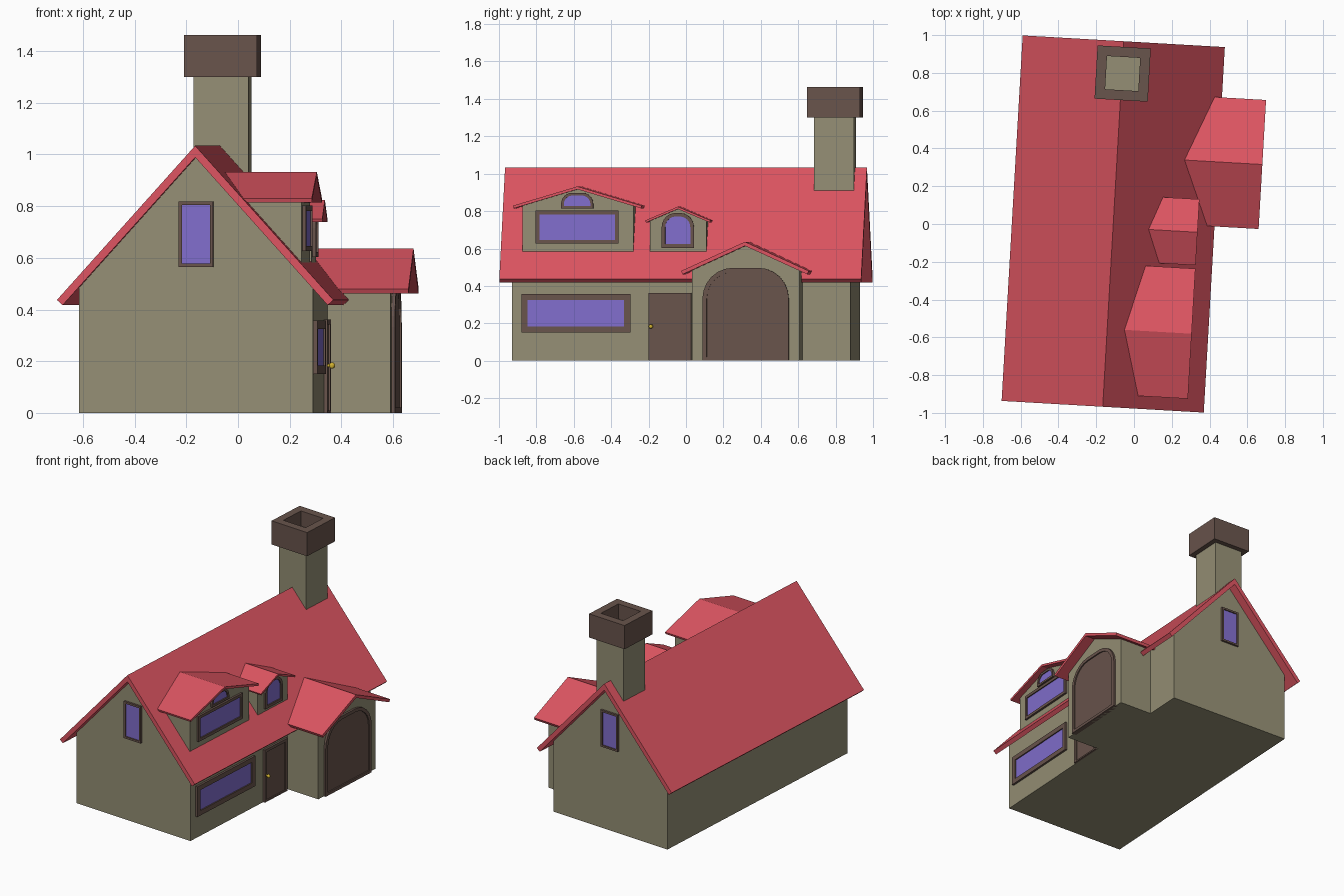
import bpy, bmesh, math
from mathutils import Matrix, Vector

if "Cube" in bpy.data.objects:
    bpy.data.objects.remove(bpy.data.objects["Cube"])

# The whole house is turned slightly about z
PLACE = Matrix.Translation((-0.11, 0, 0)) @ Matrix.Rotation(math.radians(-3.3), 4, 'Z')


def material(name, rgb):
    m = bpy.data.materials.new(name)
    m.diffuse_color = (*rgb, 1)
    m.use_nodes = True
    m.node_tree.nodes["Principled BSDF"].inputs["Base Color"].default_value = m.diffuse_color
    return m


WALL = material("plaster", (0.30, 0.275, 0.178))
ROOF = material("red_tiles", (0.72, 0.09, 0.12))
WOOD = material("brown_wood", (0.14, 0.089, 0.072))
GLASS = material("purple_glass", (0.22, 0.155, 0.61))
BRASS = material("brass", (0.65, 0.45, 0.03))


def point(axis, p, d):
    """Profile (horizontal, z) swept along local 'x' or 'y'."""
    return Vector((d, p[0], p[1]) if axis == 'x' else (p[0], d, p[1]))


def finish(name, bm, mat):
    bmesh.ops.recalc_face_normals(bm, faces=bm.faces[:])
    bm.transform(PLACE)
    me = bpy.data.meshes.new(name)
    bm.to_mesh(me)
    bm.free()
    me.materials.append(mat)
    ob = bpy.data.objects.new(name, me)
    bpy.context.collection.objects.link(ob)
    return ob


def prism(name, axis, pts, a, b, mat):
    bm = bmesh.new()
    lo, hi = [[bm.verts.new(point(axis, p, d)) for p in pts] for d in (a, b)]
    n = len(pts)
    bm.faces.new(lo)
    bm.faces.new(hi)
    for i in range(n):
        j = (i + 1) % n
        bm.faces.new((lo[i], lo[j], hi[j], hi[i]))
    return finish(name, bm, mat)


def ring(name, axis, outer, inner, a, b, mat):
    bm = bmesh.new()
    loops = [[bm.verts.new(point(axis, p, d)) for p in pts]
             for pts, d in ((outer, a), (outer, b), (inner, b), (inner, a))]
    n = len(outer)
    for k in range(4):
        p, q = loops[k], loops[(k + 1) % 4]
        for i in range(n):
            j = (i + 1) % n
            bm.faces.new((p[i], p[j], q[j], q[i]))
    return finish(name, bm, mat)


def outline(c, h, z0, z1, r=0):
    """Rectangle with optionally rounded top corners."""
    pts = [(c - h, z0), (c + h, z0)]
    if r <= 0:
        return pts + [(c + h, z1), (c - h, z1)]
    for side, start in ((1, 0), (-1, 90)):
        for k in range(7):
            t = math.radians(start + 15 * k)
            pts.append((c + side * (h - r) + r * math.cos(t), z1 - r + r * math.sin(t)))
    return pts


def opening(name, axis, face, c, h, z0, z1, border, r=0, fill=GLASS, sill=None):
    """Raised frame with a slightly recessed pane or door leaf."""
    sill = border if sill is None else sill
    s = math.copysign(1, face)
    inner = outline(c, h - border, z0 + sill, z1 - border, r - border if r else 0)
    ring(name + "_frame", axis, outline(c, h, z0, z1, r), inner,
         face - s * 0.02, face + s * 0.014, WOOD)
    prism(name + "_panel", axis, inner, face - s * 0.02, face + s * 0.006, fill)


def gable(name, axis, c, roof_h, tip, apex, t, wall_h, base, roof_span, wall_span):
    """Pitched roof slab plus the gabled wall body beneath it."""
    ang = math.atan2(apex - tip, roof_h)
    si, co = math.sin(ang), math.cos(ang)
    under = apex - t / co
    ih, iz = roof_h - t * si, tip - t * co
    prism(name + "_roof", axis, [(c, apex), (c + roof_h, tip), (c + ih, iz), (c, under),
          (c - ih, iz), (c - roof_h, tip)], *roof_span, ROOF)
    wz = under - wall_h * math.tan(ang)
    prism(name + "_walls", axis, [(c - wall_h, base), (c + wall_h, base), (c + wall_h, wz),
          (c, under), (c - wall_h, wz)], *wall_span, WALL)


# Main house, two dormers and the porch
gable("house", 'y', 0, 0.536, 0.437, 1.034, 0.03, 0.453, 0, (-0.969, 0.969), (-0.907, 0.907))
gable("large_dormer", 'x', -0.556, 0.345, 0.829, 0.932, 0.015, 0.297, 0.57, (0.07, 0.448), (0.09, 0.405))
gable("small_dormer", 'x', -0.018, 0.175, 0.75, 0.824, 0.012, 0.151, 0.57, (0.17, 0.448), (0.19, 0.405))
gable("porch", 'x', 0.36, 0.342, 0.48, 0.636, 0.02, 0.289, 0, (0.345, 0.77), (0.38, 0.697))

# Windows
for label, y in (("front", -0.907), ("back", 0.907)):
    opening(label + "_gable_window", 'y', y, 0, 0.067, 0.565, 0.818, 0.013)
opening("ground_window", 'x', 0.453, -0.563, 0.292, 0.15, 0.358, 0.033)
opening("large_dormer_window", 'x', 0.405, -0.559, 0.222, 0.626, 0.802, 0.02)
opening("dormer_arch_window", 'x', 0.405, -0.559, 0.086, 0.813, 0.898, 0.015, 0.06)
opening("small_dormer_window", 'x', 0.405, -0.02, 0.086, 0.604, 0.79, 0.019, 0.075)

# Doors
opening("side_door", 'x', 0.453, -0.06, 0.115, 0, 0.362, 0.02, 0, WOOD, 0.01)
opening("arched_door", 'x', 0.697, 0.36, 0.231, 0, 0.497, 0.023, 0.165, WOOD, 0.02)

# Door knob: stem and ball
bm = bmesh.new()
bmesh.ops.create_uvsphere(bm, u_segments=12, v_segments=8, radius=0.012,
                          matrix=Matrix.Translation((0.484, -0.16, 0.183)))
bmesh.ops.create_cone(bm, cap_ends=True, segments=12, radius1=0.006, radius2=0.006, depth=0.03,
                      matrix=Matrix.Translation((0.47, -0.16, 0.183)) @ Matrix.Rotation(math.pi / 2, 4, 'Y'))
finish("door_knob", bm, BRASS)

# Chimney shaft and hollow cap
CX, CY = 0.004, 0.798
prism("chimney_shaft", 'y', outline(CX, 0.107, 0.6, 1.36), CY - 0.107, CY + 0.107, WALL)
bm = bmesh.new()
loops = []
for h, z in ((0.141, 1.30), (0.141, 1.463), (0.088, 1.463), (0.088, 1.30)):
    loops.append([bm.verts.new((CX + sx * h, CY + sy * h, z))
                  for sx, sy in ((-1, -1), (1, -1), (1, 1), (-1, 1))])
for k in range(4):
    p, q = loops[k], loops[(k + 1) % 4]
    for i in range(4):
        j = (i + 1) % 4
        bm.faces.new((p[i], p[j], q[j], q[i]))
finish("chimney_cap", bm, WOOD)
